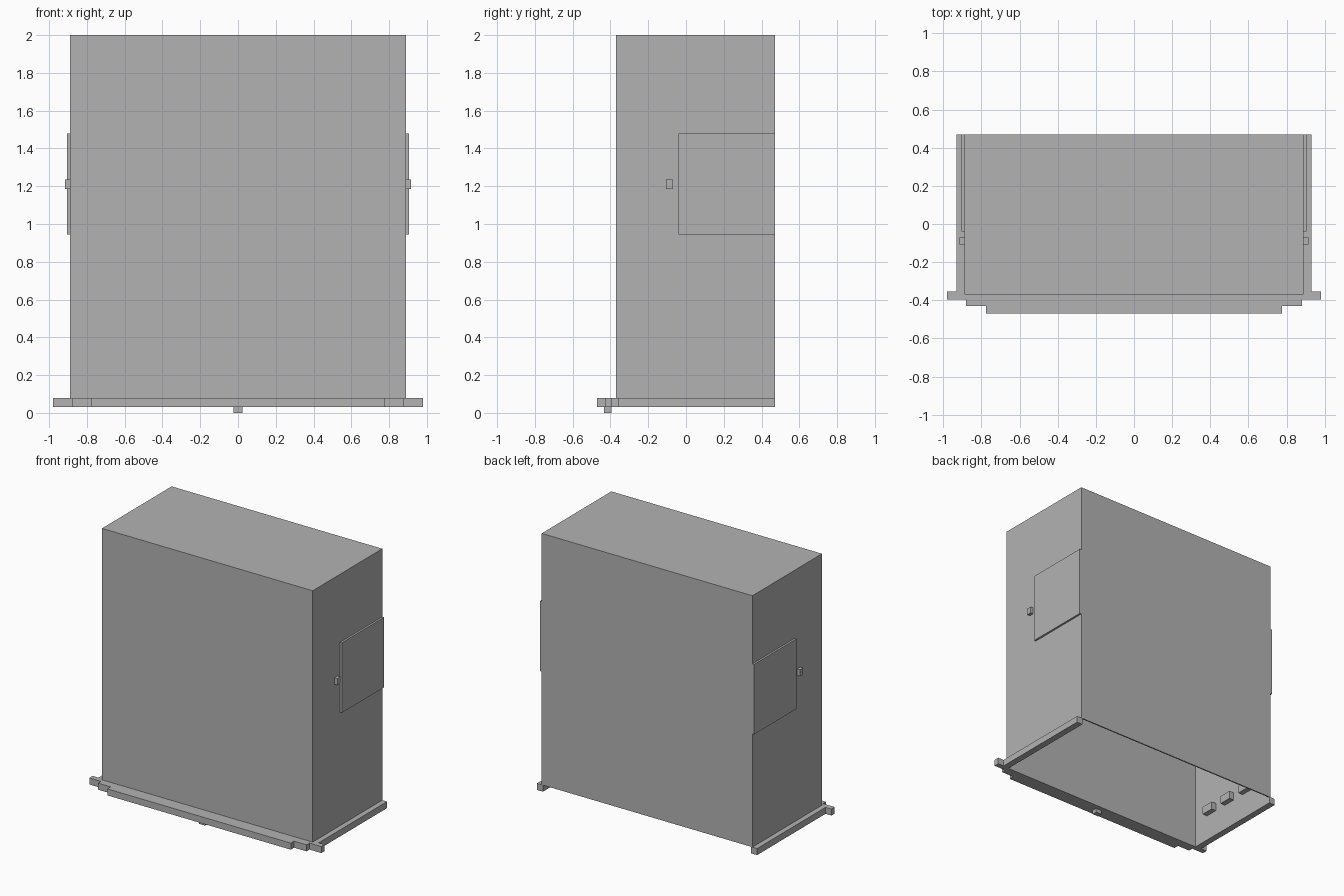
import bpy
import bmesh

cube = bpy.data.objects.get("Cube")
if cube:
    bpy.data.objects.remove(cube, do_unlink=True)

grey = bpy.data.materials.new("plain grey")
grey.use_nodes = True
colour = (0.45, 0.45, 0.45, 1)
grey.diffuse_color = colour
grey.node_tree.nodes["Principled BSDF"].inputs["Base Color"].default_value = colour


def finish(name, bm):
    bmesh.ops.recalc_face_normals(bm, faces=bm.faces)
    mesh = bpy.data.meshes.new(name)
    bm.to_mesh(mesh)
    bm.free()
    mesh.materials.append(grey)
    obj = bpy.data.objects.new(name, mesh)
    bpy.context.collection.objects.link(obj)
    return obj


def box_mesh(x, y, z):
    bm = bmesh.new()
    bmesh.ops.create_cube(bm, size=1)
    for v in bm.verts:
        v.co = [r[0] if c < 0 else r[1] for c, r in zip(v.co, (x, y, z))]
    return bm


def box(name, x, y, z):
    return finish(name, box_mesh(x, y, z))


WALL = 0.01
W, FRONT, BACK = 0.89, -0.37, 0.47
LOW, RIM = 0.03, 0.08

# Hollow housing, open underneath
bm = box_mesh((-W, W), (FRONT, BACK), (RIM, 2))
bm.faces.ensure_lookup_table()
bmesh.ops.delete(bm, geom=[min(bm.faces, key=lambda f: f.calc_center_median().z)],
                 context='FACES')
housing = finish("housing", bm)
shell = housing.modifiers.new("wall thickness", 'SOLIDIFY')
shell.thickness = WALL
shell.offset = -1
shell.use_even_offset = True

# Stepped rim around the front and both sides, open at the back
half = [(W - WALL, FRONT + WALL), (W - WALL, BACK), (0.93, BACK), (0.93, -0.355),
        (0.98, -0.355), (0.98, -0.395), (0.88, -0.395), (0.88, -0.43),
        (0.775, -0.43), (0.775, -0.47)]
outline = half + [(-x, y) for x, y in reversed(half)]
bm = bmesh.new()
face = bm.faces.new([bm.verts.new((x, y, LOW)) for x, y in outline])
top = bmesh.ops.extrude_face_region(bm, geom=[face])["geom"]
bmesh.ops.translate(bm, vec=(0, 0, RIM - LOW),
                    verts=[g for g in top if isinstance(g, bmesh.types.BMVert)])
finish("base_rim", bm)

# Front centre foot
box("front_foot", (-0.025, 0.025), (-0.435, -0.395), (0, LOW))

# Side doors, their catches and the inner blocks
for side, s in (("left", 1), ("right", -1)):
    def span(a, b):
        return sorted((s * a, s * b))
    box(side + "_door", span(W, 0.905), (-0.04, BACK), (0.945, 1.48))
    box(side + "_catch", span(W, 0.915), (-0.107, -0.07), (1.185, 1.235))
    for i in range(3):
        y = -0.18 + 0.2 * i
        box(f"{side}_inner_block_{i + 1}", span(0.84, W - WALL),
            (y - 0.05, y + 0.05), (0.23, 0.29))
